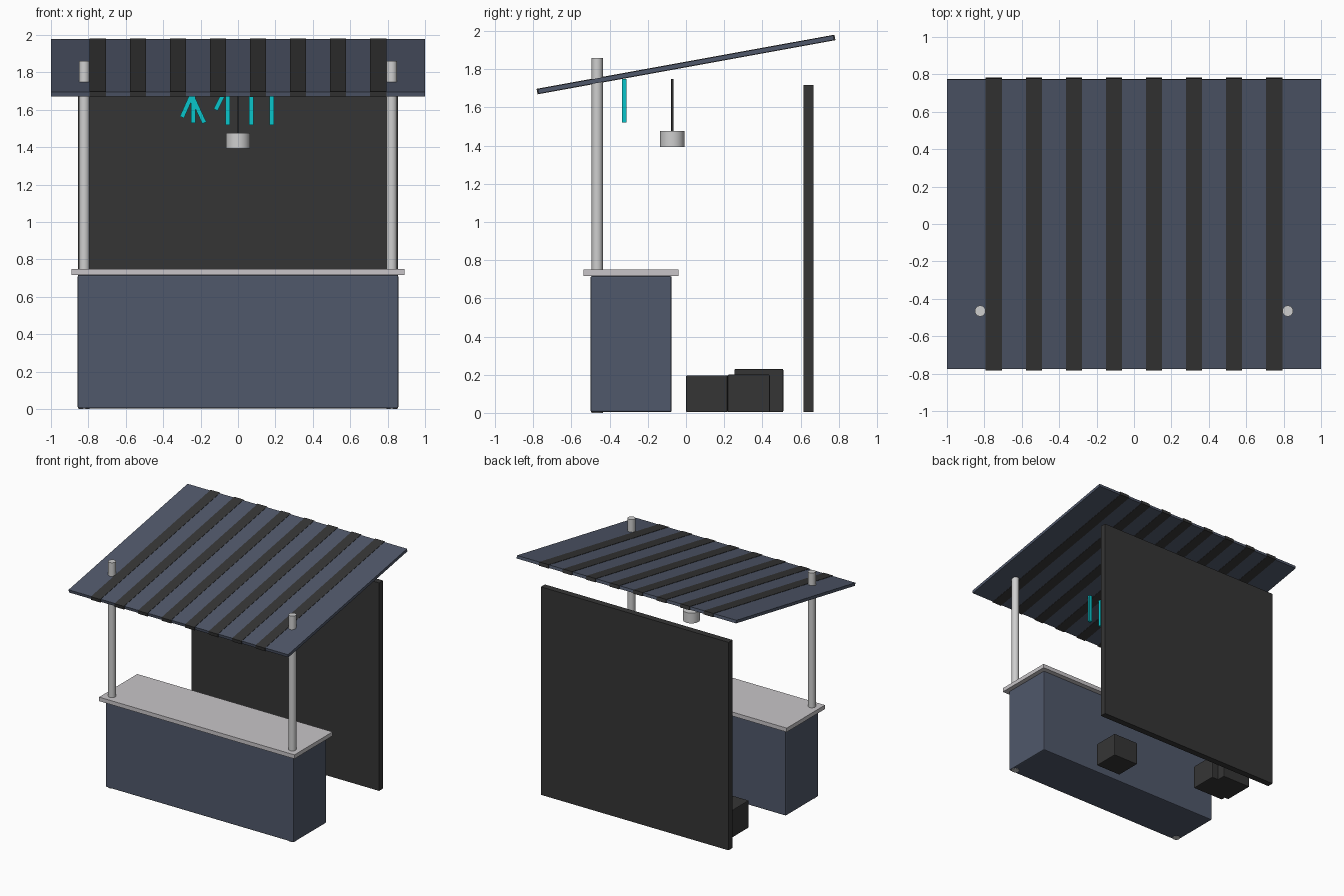
import bpy, math
from mathutils import Vector

if "Cube" in bpy.data.objects:
    bpy.data.objects.remove(bpy.data.objects["Cube"])


def material(name, rgb):
    m = bpy.data.materials.new(name)
    m.diffuse_color = (*rgb, 1)
    m.use_nodes = True
    m.node_tree.nodes["Principled BSDF"].inputs["Base Color"].default_value = m.diffuse_color
    return m


NAVY = material("navy_blue", (0.08, 0.098, 0.145))
DARK = material("charcoal", (0.036, 0.036, 0.036))
STEEL = material("pale_metal", (0.62, 0.62, 0.62))
TOP = material("counter_grey", (0.58, 0.56, 0.58))
CYAN = material("neon_cyan", (0.003, 0.56, 0.6))


def box(name, x, y, z, mat, bevel=0.0):
    """Box from (min, max) ranges on each axis."""
    lo, hi = Vector((x[0], y[0], z[0])), Vector((x[1], y[1], z[1]))
    bpy.ops.mesh.primitive_cube_add(size=1, location=(lo + hi) / 2)
    ob = bpy.context.object
    ob.name = name
    ob.scale = hi - lo
    bpy.ops.object.transform_apply(location=False, rotation=False, scale=True)
    ob.data.materials.append(mat)
    if bevel:
        mod = ob.modifiers.new("bevel", "BEVEL")
        mod.width, mod.segments = bevel, 2
    return ob


def cylinder(name, x, y, z0, z1, r, mat, sides=24):
    bpy.ops.mesh.primitive_cylinder_add(vertices=sides, radius=r, depth=z1 - z0,
                                        location=(x, y, (z0 + z1) / 2))
    ob = bpy.context.object
    ob.name = name
    ob.data.materials.append(mat)
    bpy.ops.object.shade_smooth_by_angle(angle=math.radians(40))
    return ob


# Counter and worktop
box("counter", (-0.857, 0.857), (-0.5, -0.075), (0.004, 0.717), NAVY, 0.008)
box("worktop", (-0.89, 0.89), (-0.537, -0.04), (0.717, 0.75), TOP)

# Front posts run from the ground through the roof
for side, sx in (("left", -1), ("right", 1)):
    cylinder(side + "_post", sx * 0.822, -0.465, 0, 1.86, 0.029, STEEL)

# Back wall
box("back_wall", (-0.855, 0.855), (0.615, 0.667), (0.004, 1.717), DARK)

# Sloping roof with stripes wrapped around it
SLOPE, ROOF_Z = math.radians(10.3), 1.825


def roof_piece(name, x, half_len, thick, mat):
    ob = box(name, x, (-half_len, half_len),
             (ROOF_Z - thick / 2, ROOF_Z + thick / 2), mat)
    ob.rotation_euler.x = SLOPE


roof_piece("roof_panel", (-1, 1), 0.787, 0.024, NAVY)
for i in range(8):
    cx = -0.75 + i * 1.5 / 7
    roof_piece(f"roof_stripe_{i + 1}", (cx - 0.043, cx + 0.043), 0.793, 0.029, DARK)

# Hanging lamp
cylinder("lamp_cord", 0, -0.072, 1.47, 1.75, 0.006, STEEL, 12).data.materials[0] = DARK
cylinder("lamp_shade", 0, -0.072, 1.392, 1.476, 0.064, STEEL)

# Neon tubes: plain abstract bars (x top, z top, x bottom, z bottom)
for i, (xa, za, xb, zb) in enumerate([
        (-0.22, 1.74, -0.30, 1.56), (-0.24, 1.70, -0.24, 1.53),
        (-0.24, 1.66, -0.18, 1.53), (-0.05, 1.74, -0.12, 1.60),
        (-0.055, 1.68, -0.055, 1.52), (0.07, 1.75, 0.07, 1.52),
        (0.18, 1.75, 0.18, 1.52)]):
    d = Vector((xa - xb, 0, za - zb))
    ob = box(f"neon_bar_{i + 1}", (-0.012, 0.012), (-0.011, 0.011),
             (-d.length / 2, d.length / 2), CYAN)
    ob.location = ((xa + xb) / 2, -0.323, (za + zb) / 2)
    ob.rotation_euler.y = math.atan2(d.x, d.z)

# Storage crates behind the counter
box("crate_right", (0.15, 0.38), (0.0, 0.217), (0.004, 0.197), DARK, 0.006)
box("crate_left_front", (-0.715, -0.43), (0.217, 0.44), (0.004, 0.2), DARK, 0.006)
box("crate_left_back", (-0.75, -0.49), (0.253, 0.51), (0.004, 0.23), DARK, 0.006)
